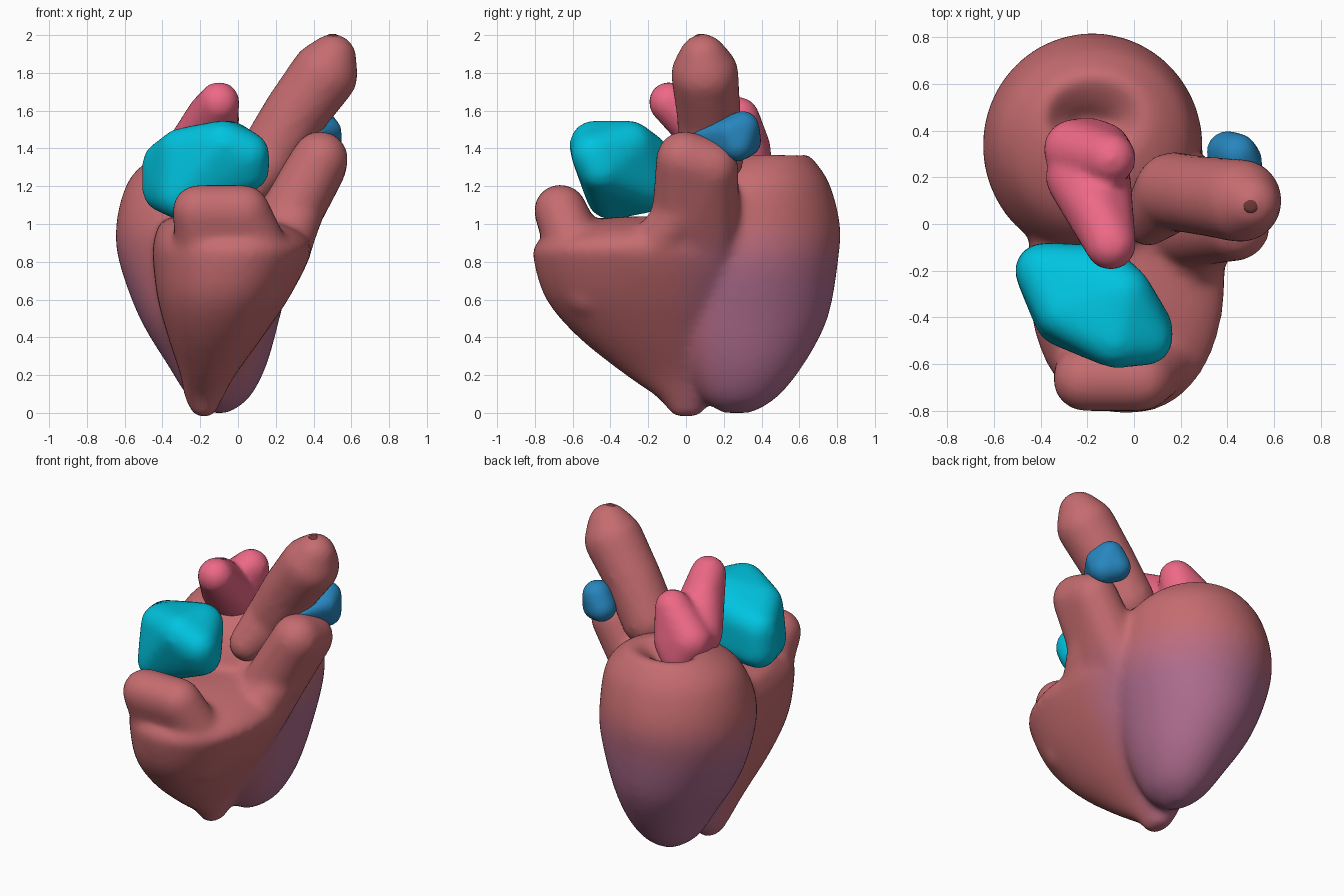
import bpy, bmesh, math
from mathutils import Vector, Matrix

if "Cube" in bpy.data.objects:
    bpy.data.objects.remove(bpy.data.objects["Cube"])


def hull(bm, balls):
    """Convex skin around a set of balls (x, y, z, r)."""
    tmp = bmesh.new()
    for x, y, z, r in balls:
        bmesh.ops.create_icosphere(tmp, subdivisions=3, radius=r,
                                   matrix=Matrix.Translation((x, y, z)))
    res = bmesh.ops.convex_hull(tmp, input=tmp.verts)
    junk = [v for v in res["geom_interior"] if isinstance(v, bmesh.types.BMVert)]
    bmesh.ops.delete(tmp, geom=list(set(junk)), context='VERTS')
    me = bpy.data.meshes.new("tmp")
    tmp.to_mesh(me)
    tmp.free()
    bm.from_mesh(me)
    bpy.data.meshes.remove(me)


def chain(bm, balls):
    """Tube of varying thickness through a path of balls."""
    for a, b in zip(balls, balls[1:]):
        hull(bm, [a, b])


def spline(rows, steps=4):
    """Smoothly fill in between the given sections (Catmull-Rom)."""
    p = [Vector(r) for r in rows]
    p = [p[0]] + p + [p[-1]]
    out = []
    for a, b, c, d in zip(p, p[1:], p[2:], p[3:]):
        for k in range(steps):
            t = k / steps
            out.append(0.5 * (2 * b + (c - a) * t + (2 * a - 5 * b + 4 * c - d) * t * t
                              + (3 * b - a - 3 * c + d) * t ** 3))
    return out + [p[-1]]


def loft(bm, slices, power=2.0, n=48):
    """Stack of rounded sections (z, cx, cy, rx, ry), capped at both ends."""
    rings = []
    for z, cx, cy, rx, ry in spline(slices):
        ring = []
        for i in range(n):
            a = 2 * math.pi * i / n
            c, s = math.cos(a), math.sin(a)
            x = math.copysign(abs(c) ** (2 / power), c)
            y = math.copysign(abs(s) ** (2 / power), s)
            ring.append(bm.verts.new((cx + rx * x, cy + ry * y, z)))
        rings.append(ring)
    for lo, hi in zip(rings, rings[1:]):
        for i in range(n):
            j = (i + 1) % n
            bm.faces.new((lo[i], lo[j], hi[j], hi[i]))
    bm.faces.new(rings[0][::-1])
    bm.faces.new(rings[-1])


def material(name, rgb):
    m = bpy.data.materials.new(name)
    m.diffuse_color = (*rgb, 1)
    m.use_nodes = True
    m.node_tree.nodes["Principled BSDF"].inputs["Base Color"].default_value = m.diffuse_color
    return m


def finish(name, bm, mats, voxel=0.022, smooth=8):
    """Fuse the shells into one soft surface and bake it."""
    me = bpy.data.meshes.new(name)
    bm.to_mesh(me)
    bm.free()
    ob = bpy.data.objects.new(name, me)
    bpy.context.collection.objects.link(ob)
    r = ob.modifiers.new("fuse", 'REMESH')
    r.mode = 'VOXEL'
    r.voxel_size = voxel
    s = ob.modifiers.new("soften", 'SMOOTH')
    s.factor = 0.5
    s.iterations = smooth
    baked = bpy.data.meshes.new_from_object(
        ob.evaluated_get(bpy.context.evaluated_depsgraph_get()))
    ob.modifiers.clear()
    ob.data = baked
    baked.materials.clear()
    for m in mats:
        baked.materials.append(m)
    for p in baked.polygons:
        p.use_smooth = True
    return ob


RED, PURPLE = Vector((0.56, 0.15, 0.16)), Vector((0.42, 0.15, 0.27))
STEPS = 20
shades = [material(f"muscle_{i}", RED.lerp(PURPLE, i / (STEPS - 1))) for i in range(STEPS)]
pink = material("pink", (0.85, 0.14, 0.24))
cyan = material("cyan", (0.0, 0.55, 0.74))
blue = material("blue", (0.02, 0.24, 0.52))

# Ventricles: back chamber with dimpled top, front chamber with two lobes
bm = bmesh.new()
loft(bm, [(.0, -.10, .27, .05, .08), (.08, -.10, .28, .16, .20),
          (.25, -.11, .30, .26, .32), (.50, -.15, .31, .37, .44),
          (.80, -.17, .33, .46, .475), (1.0, -.18, .34, .465, .475),
          (1.2, -.17, .36, .425, .405), (1.31, -.17, .39, .34, .31),
          (1.37, -.17, .45, .22, .18), (1.31, -.19, .44, .14, .08),
          (1.24, -.19, .43, .07, .03)])
loft(bm, [(-.02, -.18, .0, .05, .07), (.08, -.18, -.0, .10, .15),
          (.2, -.16, -.05, .145, .27), (.4, -.12, -.15, .25, .42),
          (.6, -.08, -.20, .345, .54), (.8, -.04, -.20, .41, .605),
          (.89, -.03, -.2, .42, .60), (.97, -.06, -.17, .37, .50),
          (1.02, -.12, -.15, .28, .35), (1.04, -.15, -.12, .18, .22)], power=2.25)
# front lobe
hull(bm, [(-.21, -.665, 1.07, .14), (.03, -.665, 1.07, .14), (.11, -.60, .90, .14),
          (-.14, -.50, .64, .17), (.06, -.50, .66, .17)])
# right lobe
hull(bm, [(.435, -.01, 1.345, .15), (.425, .13, 1.30, .15),
          (.15, -.03, .82, .17), (.12, .12, .80, .17)])
hull(bm, [(.34, -.0, 1.10, .13), (.22, -.22, .80, .14), (.05, 0, .9, .14)])
# fill along the groove between the chambers
hull(bm, [(.08, .12, .85, .17), (-.02, .10, .45, .15), (-.14, .14, .12, .07)])
ventricles = finish("ventricles", bm, shades, smooth=14)

# Purple fades in towards the lower back
for p in ventricles.data.polygons:
    x, y, z = p.center
    low = min(1, max(0, (1.03 - z) / 0.35))
    back = min(1, max(0, (y + 0.10) / 0.30))
    p.material_index = round(low * back * (STEPS - 1))

# Great vessel rising to the upper right
bm = bmesh.new()
chain(bm, [(.06, .02, 1.20, .115), (.17, .14, 1.36, .17), (.30, .12, 1.58, .17),
           (.455, .10, 1.79, .18), (.50, .09, 1.88, .128)])
finish("great_vessel", bm, [shades[0]])

# Small opening at the vessel tip
bm = bmesh.new()
bmesh.ops.create_uvsphere(bm, u_segments=16, v_segments=8, radius=.035,
                          matrix=Matrix.Translation((.50, .08, 1.993))
                          @ Matrix.Diagonal((1, 1, .4, 1)))
finish("vessel_opening", bm, [material("dark_red", (.16, .04, .04))], .006, 1)

# Two-horned pink vessel
bm = bmesh.new()
hull(bm, [(-.10, -.09, 1.645, .11), (-.16, .05, 1.58, .11),
          (-.24, .2, 1.40, .14), (-.15, .18, 1.40, .14), (-.20, .26, 1.28, .12)])
hull(bm, [(-.10, .28, 1.565, .11), (-.26, .32, 1.40, .13),
          (-.14, .31, 1.36, .13), (-.20, .34, 1.28, .12)])
finish("pink_vessel", bm, [pink])

# Front chamber pouch
bm = bmesh.new()
hull(bm, [(-.39, -.20, 1.32, .12), (-.39, -.20, 1.18, .12), (-.30, -.40, 1.15, .13),
          (-.30, -.38, 1.39, .12), (.05, -.49, 1.37, .12), (.05, -.45, 1.29, .12),
          (-.08, -.49, 1.42, .13), (-.05, -.30, 1.42, .13), (-.14, -.21, 1.20, .12),
          (-.15, -.22, 1.36, .13)])
finish("front_pouch", bm, [cyan], smooth=16)

# Small rear pouch
bm = bmesh.new()
hull(bm, [(.44, .30, 1.51, .09), (.40, .31, 1.44, .09), (.46, .27, 1.42, .09),
          (.48, .23, 1.49, .07), (.42, .07, 1.47, .03)])
finish("rear_pouch", bm, [blue], .015, 8)
